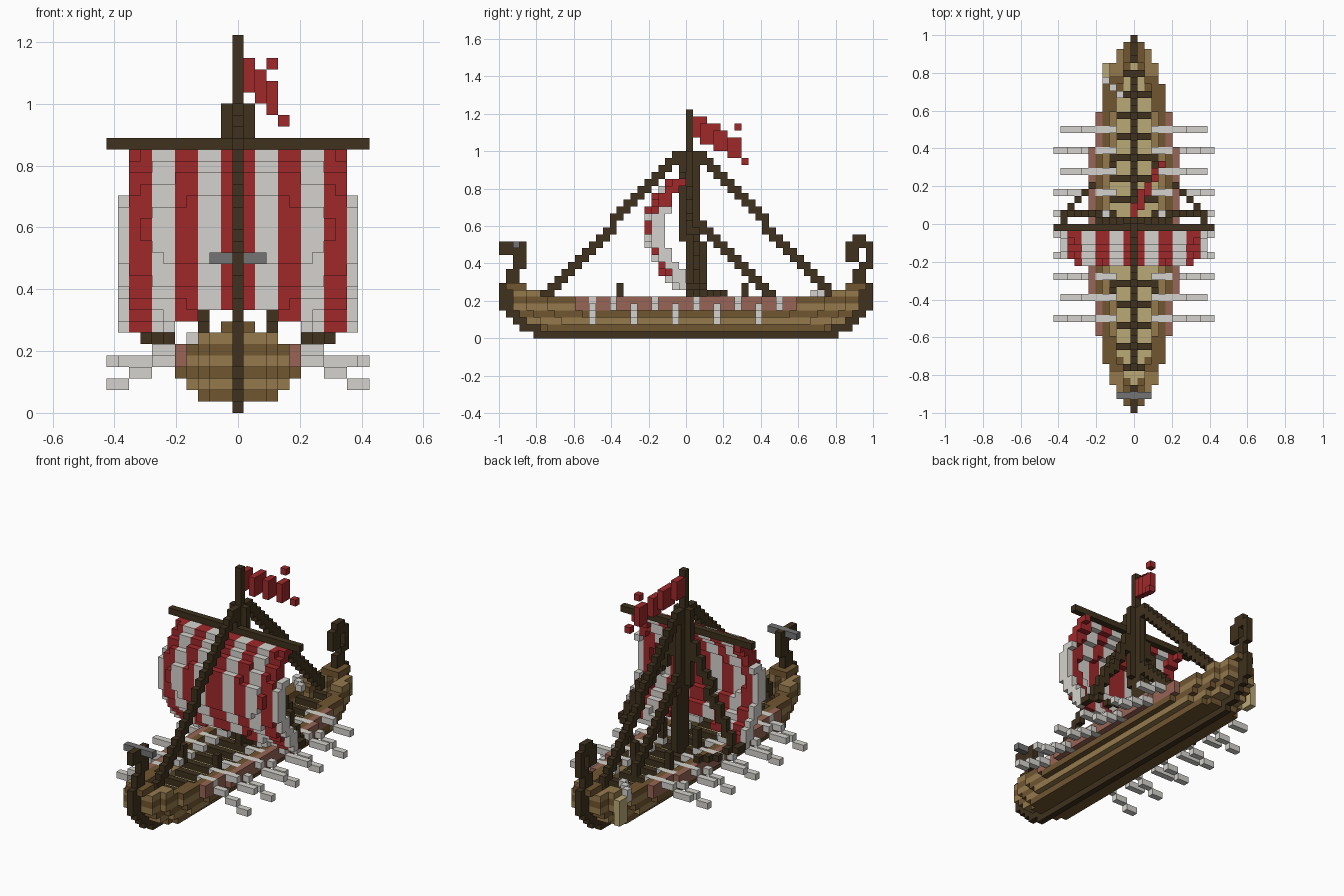
import bpy
from math import sqrt

cube = bpy.data.objects.get("Cube")
if cube:
    bpy.data.objects.remove(cube)

U = 2 / 54          # block size; cells are (x, y, z) counts
NY = 54
COLOURS = {
    "dark_wood": (0.050, 0.031, 0.013),
    "brown_wood": (0.165, 0.092, 0.031),
    "tan_wood": (0.30, 0.195, 0.073),
    "pale_wood": (0.50, 0.40, 0.18),
    "shield_red": (0.31, 0.13, 0.09),
    "sail_red": (0.35, 0.022, 0.023),
    "off_white": (0.66, 0.65, 0.61),
    "grey": (0.175, 0.175, 0.175),
}
mats = {}
for name, rgb in COLOURS.items():
    m = bpy.data.materials.new(name)
    m.use_nodes = True
    m.diffuse_color = (*rgb, 1)
    m.node_tree.nodes["Principled BSDF"].inputs["Base Color"].default_value = (*rgb, 1)
    mats[name] = m

parts = {}          # part name -> {cell: colour name}
taken = set()


def put(part, colour, x, y, z):
    """Claim one cell unless another part already has it."""
    if (x, y, z) not in taken:
        taken.add((x, y, z))
        parts.setdefault(part, {})[(x, y, z)] = colour


def box(part, colour, xs, ys, zs):
    for x in range(xs[0], xs[1] + 1):
        for y in range(ys[0], ys[1] + 1):
            for z in range(zs[0], zs[1] + 1):
                put(part, colour, x, y, z)


def rope(part, a, b, drop=0):
    """Blocky line between two cells, thickened downwards."""
    n = max(abs(q - p) for p, q in zip(a, b))
    for i in range(n + 1):
        x, y, z = (round(p + (q - p) * i / n) for p, q in zip(a, b))
        for k in range(drop + 1):
            put(part, "dark_wood", x, y, z - k)


def build(part, cells):
    """Make one mesh from the exposed sides of a part's cells."""
    verts, faces, cols = {}, [], []
    names = sorted(set(cells.values()))
    for c, colour in cells.items():
        for axis in range(3):
            for side in (0, 1):
                n = list(c)
                n[axis] += 2 * side - 1
                if tuple(n) in taken:
                    continue
                u, v = (axis + 1) % 3, (axis + 2) % 3
                loop = []
                for du, dv in ((0, 0), (1, 0), (1, 1), (0, 1)):
                    p = list(c)
                    p[axis] += side
                    p[u] += du
                    p[v] += dv
                    loop.append(verts.setdefault(tuple(p), len(verts)))
                faces.append(loop if side else loop[::-1])
                cols.append(names.index(colour))
    me = bpy.data.meshes.new(part)
    pts = [((x - 0.5) * U, y * U - 1, z * U) for x, y, z in verts]
    me.from_pydata(pts, [], faces)
    for n in names:
        me.materials.append(mats[n])
    me.polygons.foreach_set("material_index", cols)
    ob = bpy.data.objects.new(part, me)
    bpy.context.collection.objects.link(ob)


# Keel and stem posts, shared by both ends
box("keel", "dark_wood", (0, 0), (5, 48), (0, 0))
stem = [(3, 5, 1), (2, 3, 2), (1, 2, 3), (0, 1, 4), (0, 1, 5), (0, 1, 6),
        (0, 1, 7), (1, 2, 8), (1, 2, 9)]
for y0, y1, z in stem:
    box("bow_post", "dark_wood", (0, 0), (y0, y1), (z, z))
    box("stern_post", "dark_wood", (0, 0), (NY - 1 - y1, NY - 1 - y0), (z, z))

# Beast head at the bow, curl at the stern
box("beast_horns", "grey", (-2, 2), (2, 2), (13, 13))
box("bow_head", "dark_wood", (0, 0), (2, 3), (10, 11))
box("bow_head", "dark_wood", (0, 0), (0, 3), (12, 12))
box("bow_head", "dark_wood", (0, 0), (0, 3), (13, 13))
box("stern_curl", "dark_wood", (0, 0), (52, 53), (10, 10))
box("stern_curl", "dark_wood", (0, 0), (53, 53), (11, 12))
box("stern_curl", "dark_wood", (0, 0), (50, 53), (13, 13))
box("stern_curl", "dark_wood", (0, 0), (51, 52), (14, 14))
box("stern_curl", "dark_wood", (0, 0), (50, 51), (11, 12))

# Oars resting on the rail, alternately drooping and level
for i, y in enumerate(range(13, 41, 3)):
    for s in (-1, 1):
        for x in range(3, 12):
            if i % 2 == 0:
                put("oars", "off_white", s * x, y, 5 - max(0, (x - 4) // 2))
            elif x < 11 or y in (22, 28):
                put("oars", "off_white", s * x, y, 5 if x < 8 else 4)

# Hull: solid bottom with a pale deck, open walls, shields, raised ends
half = {1: 3, 2: 4, 3: 5, 4: 6, 5: 6, 6: 3, 7: 1}
first = {1: 6, 2: 4, 3: 3, 4: 2, 5: 2, 6: 2, 7: 1}
for z, widest in half.items():
    plank = "tan_wood" if z % 2 == 0 else "brown_wood"
    for y in range(first[z], NY - first[z]):
        d = min(y, NY - 1 - y)
        if (z == 6 and d > 5) or (z == 7 and d > 3):
            continue
        w = min(widest, int(1.52 * sqrt(d - max(0, 4 - z))))
        if z in (4, 5) and d >= 11:
            for s in (-1, 1):
                put("shields", "shield_red", s * w, y, z)
            w -= 1
        for x in range(-w, w + 1):
            wall = abs(x) >= w - (z != 5 or d < 11)
            if z == 3 and not wall:
                put("deck", "pale_wood", x, y, z)
            elif z < 3 or wall:
                put("hull", plank, x, y, z)

# Thwarts across the deck
for y in range(6, 49, 3):
    box("thwarts", "dark_wood", (-3, 3), (y, y), (4, 4))

# Steering oar on the stern quarter
for k in range(3):
    put("steering_oar", "off_white", -2 - k, 45 + k, 6)
box("steering_oar", "off_white", (-4, -4), (47, 47), (5, 5))
box("steering_blade", "pale_wood", (-4, -4), (48, 49), (2, 5))

# Mast, collar, top pole and yard
box("mast", "dark_wood", (0, 0), (27, 29), (4, 13))
box("mast", "dark_wood", (0, 0), (26, 28), (14, 26))
box("mast", "dark_wood", (-1, 1), (27, 27), (15, 26))
box("mast_pole", "dark_wood", (0, 0), (27, 27), (27, 32))
box("yard", "dark_wood", (-11, 11), (26, 26), (23, 23))

# Stays, shrouds spreading from the mast, sheets from the sail corners, posts
rope("forestay", (0, 25, 26), (0, 6, 6), 1)
rope("backstay", (0, 29, 26), (0, 47, 7), 1)
rope("inner_stay", (0, 29, 16), (0, 39, 6), 1)
for s in (-1, 1):
    rope("shrouds", (s, 27, 22), (s * 9, 28, 9), 1)
    rope("sheets", (s * 10, 27, 7), (s * 9, 29, 7))
    rope("sheets", (s * 8, 30, 6), (s * 6, 32, 6))
    box("deck_posts", "dark_wood", (s * 3, s * 3), (28, 28), (5, 8))
    for y in (17, 35):
        box("deck_posts", "dark_wood", (s * 3, s * 3), (y, y), (5, 7))

# Billowing striped sail
for x in range(-10, 11):
    a = abs(x)
    low = 9 if a <= 3 else 8 if a <= 5 else 7
    high = 18 if a == 10 else 22
    stripe = "sail_red" if (a // 2) % 2 == 0 and a < 10 else "off_white"
    for z in range(low, high + 1):
        t = (z - 14.5) / 7.5
        y = round(21 + 3.6 * t * t - 0.7 * t + 1.1 * (a / 10) ** 4)
        for k in (0, 1):
            put("sail", stripe, x, min(y + k, 26), z)

# Ragged pennant streaming aft
for k, (x, y0, y1) in enumerate([(0, 28, 29), (1, 29, 31), (2, 31, 32), (3, 33, 34)]):
    box("pennant", "sail_red", (x, x), (y0, y1), (29 - k, 31 - k))
put("pennant", "sail_red", 3, 34, 30)
put("pennant", "sail_red", 4, 35, 25)

for part, cells in parts.items():
    build(part, cells)
